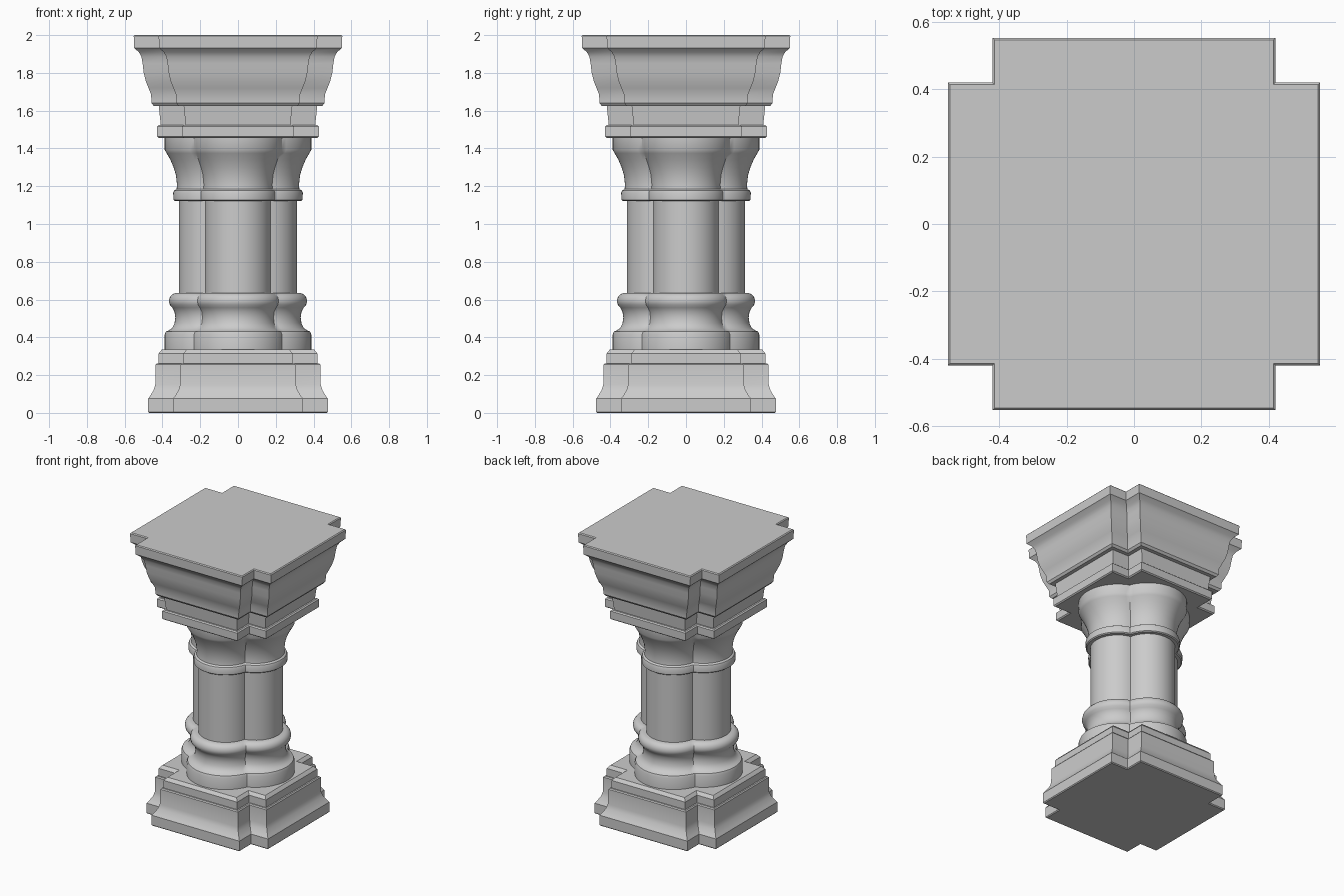
import bpy, bmesh, math

if "Cube" in bpy.data.objects:
    bpy.data.objects.remove(bpy.data.objects["Cube"], do_unlink=True)

stone = bpy.data.materials.new("grey stone")
stone.use_nodes = True
stone.diffuse_color = (0.6, 0.6, 0.6, 1)
stone.node_tree.nodes["Principled BSDF"].inputs["Base Color"].default_value = (0.6, 0.6, 0.6, 1)

NOTCH = 0.132   # depth of the square corner notches
LOBE = 0.137    # distance of each lobe centre from the axis
STEPS = 24      # segments per lobe


def four_way(points):
    """Repeat a quarter outline around the axis."""
    out = []
    for k in range(4):
        c, s = [(1, 0), (0, 1), (-1, 0), (0, -1)][k]
        out += [(x * c - y * s, x * s + y * c) for x, y in points]
    return out


def cross_outline(e):
    i = e - NOTCH
    return four_way([(e, -i), (e, i), (i, i)])


def lobed_outline(e):
    # Neighbouring circles meet in a crease on the diagonal
    r = e - LOBE
    t = (LOBE + math.sqrt(2 * r * r - LOBE * LOBE)) / 2
    phi = math.atan2(t, t - LOBE)
    angles = [phi * (2 * j / STEPS - 1) for j in range(STEPS)]
    return four_way([(LOBE + r * math.cos(a), r * math.sin(a)) for a in angles])


def loft(name, outline, profile):
    """Stack outlines along a profile of (extent, height) and cap both ends."""
    bm = bmesh.new()
    rings = [[bm.verts.new((x, y, z)) for x, y in outline(e)] for e, z in profile]
    for low, high in zip(rings, rings[1:]):
        n = len(low)
        for i in range(n):
            j = (i + 1) % n
            bm.faces.new((low[i], low[j], high[j], high[i]))
    bm.faces.new(rings[0][::-1])
    bm.faces.new(rings[-1])
    mesh = bpy.data.meshes.new(name)
    bm.to_mesh(mesh)
    bm.free()
    mesh.materials.append(stone)
    ob = bpy.data.objects.new(name, mesh)
    bpy.context.collection.objects.link(ob)
    bpy.ops.object.select_all(action="DESELECT")
    ob.select_set(True)
    bpy.context.view_layer.objects.active = ob
    bpy.ops.object.shade_smooth_by_angle(angle=math.radians(35))
    return ob


# Notched plinth and its upper step
loft("plinth", cross_outline, [
    (0.47, 0), (0.476, 0.006), (0.476, 0.075), (0.465, 0.09), (0.447, 0.12),
    (0.438, 0.15), (0.436, 0.255), (0.43, 0.262)])
loft("plinth_step", cross_outline, [
    (0.42, 0.255), (0.42, 0.315), (0.408, 0.33), (0.402, 0.336)])

# Clustered column: moulded base, shaft and bell
loft("column_base", lobed_outline, [
    (0.388, 0.33), (0.388, 0.415), (0.382, 0.43), (0.365, 0.438), (0.348, 0.45),
    (0.336, 0.475), (0.332, 0.505), (0.336, 0.535), (0.348, 0.557), (0.361, 0.572),
    (0.366, 0.592), (0.361, 0.613), (0.348, 0.628), (0.33, 0.635)])
loft("column_shaft", lobed_outline, [(0.313, 0.62), (0.313, 1.14)])
loft("column_bell", lobed_outline, [
    (0.335, 1.122), (0.342, 1.128), (0.343, 1.165), (0.338, 1.177), (0.325, 1.185),
    (0.323, 1.21), (0.329, 1.26), (0.341, 1.3), (0.358, 1.34), (0.378, 1.375),
    (0.388, 1.392), (0.388, 1.46)])

# Notched capital: ring, neck and flared crown
loft("capital_ring", cross_outline, [
    (0.42, 1.456), (0.428, 1.463), (0.428, 1.517), (0.42, 1.524)])
loft("capital_neck", cross_outline, [(0.408, 1.515), (0.42, 1.63)])
loft("capital_crown", cross_outline, [
    (0.446, 1.625), (0.458, 1.64), (0.46, 1.685), (0.474, 1.72), (0.488, 1.755),
    (0.499, 1.8), (0.505, 1.85), (0.511, 1.885), (0.525, 1.91), (0.55, 1.932),
    (0.552, 1.994), (0.546, 2.0)])
